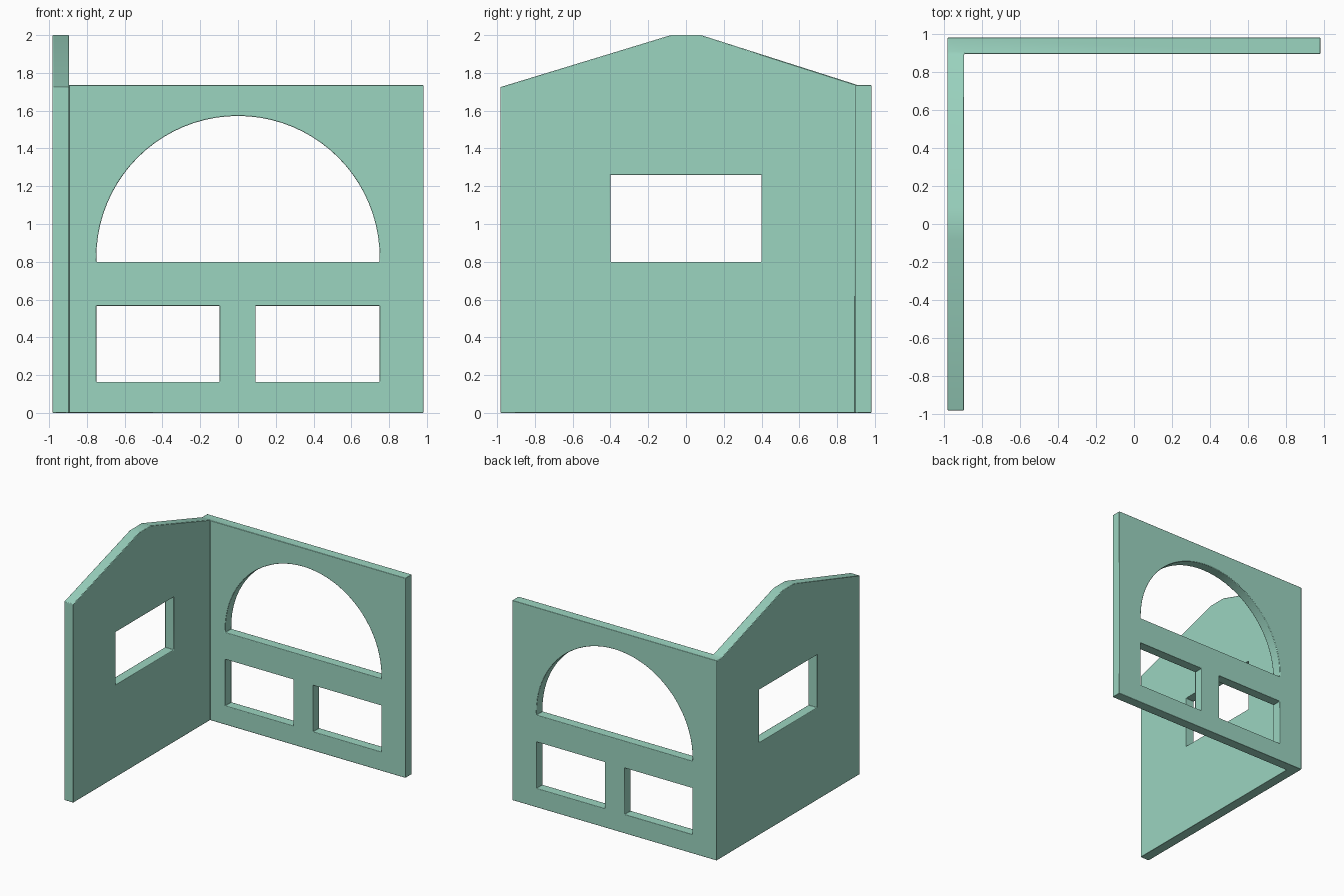
import bpy, bmesh, math
from mathutils import Vector

if "Cube" in bpy.data.objects:
    bpy.data.objects.remove(bpy.data.objects["Cube"])

OUT, INN, EAVE = 0.982, 0.895, 1.735


def prism(name, profile, axis, lo, hi):
    """Extrude a (horizontal, z) profile along axis 'x' or 'y'."""
    bm = bmesh.new()
    put = (lambda h, z: (lo, h, z)) if axis == 'x' else (lambda h, z: (h, lo, z))
    face = bm.faces.new([bm.verts.new(put(h, z)) for h, z in profile])
    ext = bmesh.ops.extrude_face_region(bm, geom=[face])
    d = Vector((hi - lo, 0, 0)) if axis == 'x' else Vector((0, hi - lo, 0))
    bmesh.ops.translate(bm, vec=d, verts=[v for v in ext['geom'] if isinstance(v, bmesh.types.BMVert)])
    bmesh.ops.recalc_face_normals(bm, faces=bm.faces)
    me = bpy.data.meshes.new(name)
    bm.to_mesh(me)
    bm.free()
    ob = bpy.data.objects.new(name, me)
    bpy.context.collection.objects.link(ob)
    return ob


def rect(a, b, z0, z1):
    return [(a, z0), (b, z0), (b, z1), (a, z1)]


def boolean(ob, other, op):
    bpy.context.view_layer.objects.active = ob
    m = ob.modifiers.new(op, 'BOOLEAN')
    m.object, m.operation, m.solver = other, op, 'EXACT'
    bpy.ops.object.modifier_apply(modifier=m.name)
    bpy.data.objects.remove(other)


# Long wall at the back, gabled wall on the left, merged at the corner
walls = prism("corner_walls", rect(-OUT, OUT, 0, EAVE), 'y', INN, OUT)
gable = [(-OUT, 0), (INN + 0.04, 0), (INN + 0.04, EAVE - 0.01), (INN, EAVE + 0.005),
         (0.08, 2.0), (-0.08, 2.0), (-OUT, 1.725)]
boolean(walls, prism("gable_wall", gable, 'x', -OUT, -INN), 'UNION')

# Arched opening and the two windows below it
arch = [(0.75, 0.80)] + [(0.75 * math.cos(math.pi * i / 40), 0.822 + 0.75 * math.sin(math.pi * i / 40))
                         for i in range(41)] + [(-0.75, 0.80)]
for name, shape in (("arch_opening", arch),
                    ("left_window", rect(-0.75, -0.097, 0.163, 0.567)),
                    ("right_window", rect(0.093, 0.75, 0.163, 0.567))):
    boolean(walls, prism(name, shape, 'y', 0.8, 1.1), 'DIFFERENCE')

# Window in the gabled wall
boolean(walls, prism("side_window", rect(-0.4, 0.4, 0.80, 1.26), 'x', -1.1, -0.8), 'DIFFERENCE')

# Tiny softened edges
bev = walls.modifiers.new("soft_edges", 'BEVEL')
bev.width, bev.segments, bev.limit_method = 0.004, 2, 'ANGLE'
bev.angle_limit = math.radians(40)
bev.use_clamp_overlap = False

mat = bpy.data.materials.new("green_plaster")
mat.diffuse_color = (0.33, 0.66, 0.53, 1)
mat.use_nodes = True
mat.node_tree.nodes["Principled BSDF"].inputs["Base Color"].default_value = mat.diffuse_color
walls.data.materials.clear()
walls.data.materials.append(mat)
for p in walls.data.polygons:
    p.material_index = 0

bpy.ops.object.select_all(action='DESELECT')
walls.select_set(True)
bpy.context.view_layer.objects.active = walls
bpy.ops.object.shade_smooth_by_angle(angle=math.radians(30))
